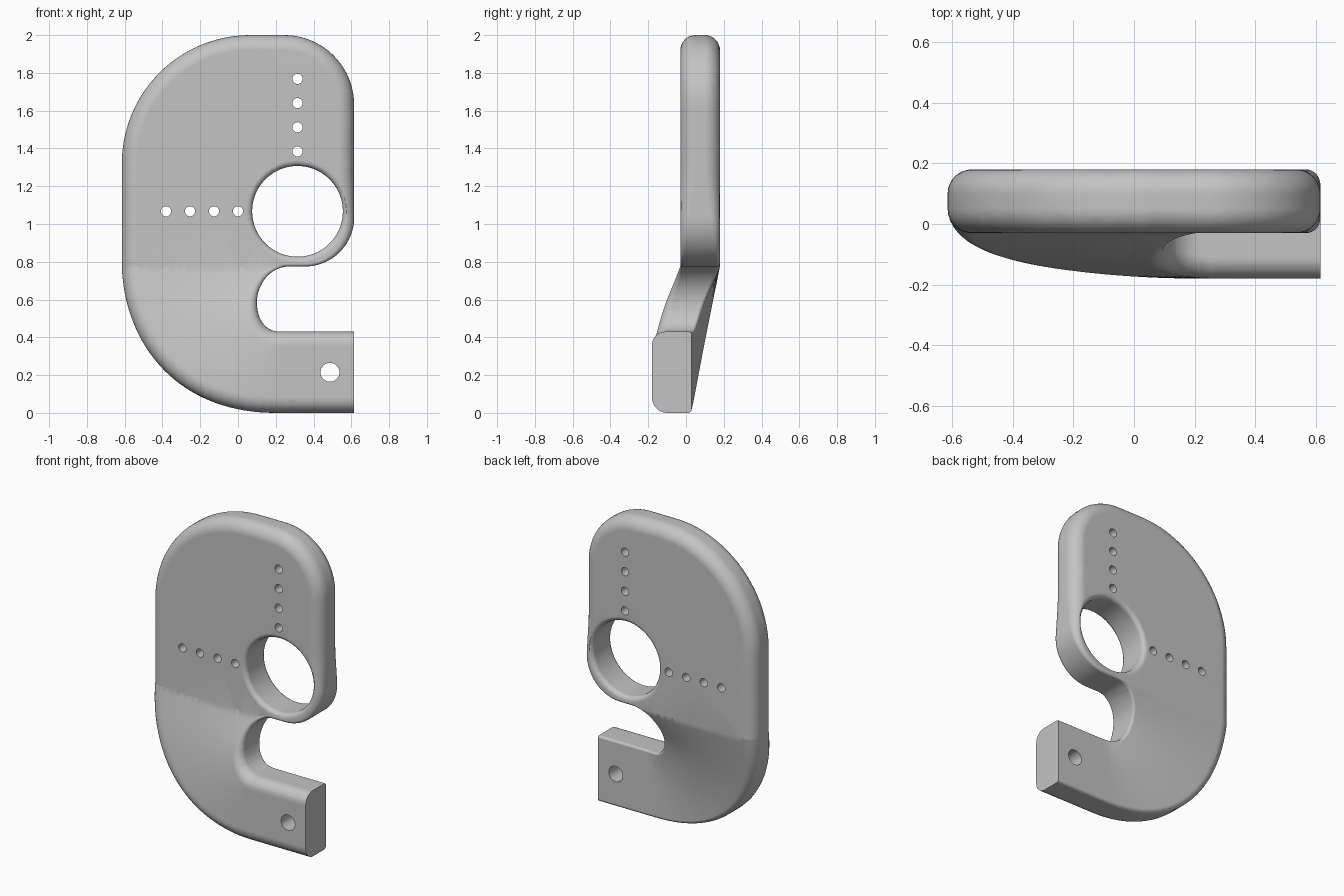
import bpy, bmesh, math
from mathutils import Vector, geometry

if "Cube" in bpy.data.objects:
    bpy.data.objects.remove(bpy.data.objects["Cube"])

W, BEND = 0.615, 0.775          # half width, height of the bend line
FRONT, BACK, SHIFT = -0.03, 0.18, 0.15

grey = bpy.data.materials.new("plain_grey")
grey.use_nodes = True
grey.diffuse_color = (0.55, 0.55, 0.55, 1)
grey.node_tree.nodes["Principled BSDF"].inputs["Base Color"].default_value = grey.diffuse_color


def add_object(name, bm):
    bmesh.ops.recalc_face_normals(bm, faces=bm.faces)
    mesh = bpy.data.meshes.new(name)
    bm.to_mesh(mesh)
    bm.free()
    obj = bpy.data.objects.new(name, mesh)
    bpy.context.collection.objects.link(obj)
    return obj


def arc(cx, cz, r, start, end, n=20):
    angles = [math.radians(start + (end - start) * i / n) for i in range(n + 1)]
    return [Vector((cx + r * math.cos(a), cz + r * math.sin(a))) for a in angles]


def bezier(a, b, c, d, n=24):
    return list(geometry.interpolate_bezier(Vector(a), Vector(b), Vector(c), Vector(d), n))


def line(a, b, n=12):
    return [Vector(a).lerp(Vector(b), i / n) for i in range(n + 1)]


# Outline of the plate, from the lower tail corner round to the upper one
pieces = [
    line((W, 0), (0.2, 0)),
    bezier((0.2, 0), (-0.32, 0), (-0.6, 0.36), (-W, BEND), 36),
    line((-W, BEND), (-W, 1.32)),
    arc(0.065, 1.32, 0.68, 180, 90, 28),
    arc(W - 0.37, 1.63, 0.37, 90, 0),
    line((W, 1.63), (W, 1.035)),
    arc(W - 0.26, 1.035, 0.26, 0, -90, 24),
    bezier((0.27, BEND), (0.17, BEND), (0.1, 0.68), (0.1, 0.585), 14),
    bezier((0.1, 0.585), (0.1, 0.49), (0.15, 0.43), (0.22, 0.43), 14),
    line((0.22, 0.43), (W, 0.43)),
]
outline = []
for p in (p for piece in pieces for p in piece):
    if not outline or (p - outline[-1]).length > 1e-4:
        outline.append(p)


def fillets(p):
    """Front and back edge radius at an outline point."""
    x, z = p
    if x > 0.05 and BEND - 0.001 <= z < 1.25:      # round the ring
        k = (z - BEND) / (1.25 - BEND)
        r = 0.015 + 0.065 * k
        return r, r
    if x > 0.05 and 0.4 < z < BEND:                # notch and tail top
        k = (BEND - z) / (BEND - 0.43)
        return 0.015 + 0.055 * k, 0.015
    return 0.08, 0.02 + 0.06 * min(1, z / BEND)


def inward(i):
    """Inward direction; the tail end stays a flat cut."""
    if i == 0:
        return Vector((0, 1))
    if i == len(outline) - 1:
        return Vector((0, -1))
    t = (outline[i + 1] - outline[i - 1]).normalized()
    return Vector((t.y, -t.x))


# Plate with rounded rims, built from loops front to back
STEPS = 8
angles = [math.pi / 2 * k / STEPS for k in range(STEPS + 1)]
levels = [(0, a) for a in angles] + [(1, a) for a in reversed(angles)]
bm = bmesh.new()
loops = []
for side, a in levels:
    loop = []
    for i, p in enumerate(outline):
        r = fillets(p)[side]
        q = p + inward(i) * r * (1 - math.sin(a))
        depth = r * (1 - math.cos(a))
        loop.append(bm.verts.new((q.x, BACK - depth if side else FRONT + depth, q.y)))
    loops.append(loop)
n = len(outline)
for la, lb in zip(loops, loops[1:]):
    for i in range(n - 1):
        j = i + 1
        bm.faces.new((la[i], la[j], lb[j], lb[i]))
bm.faces.new(loops[0])
bm.faces.new(loops[-1])
bm.faces.new([l[0] for l in loops] + [l[-1] for l in reversed(loops)])
plate = add_object("bent_plate", bm)


# Hole cutters turned about the y axis
def hole_cutter(name, x, z, profile, sides):
    bm = bmesh.new()
    rings = []
    for y, r in profile:
        rings.append([bm.verts.new((p.x, y, p.y)) for p in arc(x, z, r, 0, 360, sides)[:-1]])
    for ra, rb in zip(rings, rings[1:]):
        for i in range(sides):
            j = (i + 1) % sides
            bm.faces.new((ra[i], ra[j], rb[j], rb[i]))
    bm.faces.new(rings[0])
    bm.faces.new(rings[-1])
    cutter = add_object(name, bm)
    cutter.hide_render = True
    return cutter


def straight(r):
    return [(-0.4, r), (0.4, r)]


LIP = 0.03
flare = [(LIP * (1 - math.cos(a)), 0.24 + LIP * (1 - math.sin(a))) for a in angles[::2]]
ring_profile = ([(-0.4, 0.24 + LIP)] + [(FRONT + d, r) for d, r in flare]
                + [(BACK - d, r) for d, r in reversed(flare)] + [(0.4, 0.24 + LIP)])
cutters = [hole_cutter("large_hole_cutter", 0.315, 1.067, ring_profile, 80),
           hole_cutter("tail_hole_cutter", 0.487, 0.215, straight(0.05), 32)]
for i in range(4):
    cutters.append(hole_cutter("upper_hole_cutter", 0.315, 1.384 + 0.128 * i, straight(0.027), 20))
    cutters.append(hole_cutter("side_hole_cutter", -0.127 * i, 1.067, straight(0.027), 20))
for c in cutters:
    mod = plate.modifiers.new("hole", "BOOLEAN")
    mod.operation, mod.solver, mod.object = "DIFFERENCE", "EXACT", c
cut = bpy.data.meshes.new_from_object(plate.evaluated_get(bpy.context.evaluated_depsgraph_get()))
plate.modifiers.clear()
for c in cutters:
    bpy.data.objects.remove(c)


# Sweep the lower part forward, along lines from the notch to the outer edge
def sweep(x, z):
    if z >= BEND:
        return 0
    lo, hi = 0.0, 1.0
    for _ in range(20):
        t = (lo + hi) / 2
        ix, iz = 0.25 - 0.15 * math.sin(math.pi * t), BEND - 0.345 * t
        ox, oz = 0.2 - 0.82 * math.sqrt(1 - t * t), BEND * (1 - t)
        beyond = (ox - ix) * (z - iz) - (oz - iz) * (x - ix) > 0
        lo, hi = (t, hi) if beyond else (lo, t)
    return lo


bm = bmesh.new()
bm.from_mesh(cut)
bmesh.ops.triangulate(bm, faces=bm.faces)


def slice_lower(co, no):
    geom = [f for f in bm.faces if min(v.co.z for v in f.verts) < BEND - 0.001]
    edges = {e for f in geom for e in f.edges}
    verts = {v for f in geom for v in f.verts}
    bmesh.ops.bisect_plane(bm, geom=geom + list(edges) + list(verts), dist=1e-5,
                           plane_co=co, plane_no=no)


for i in range(20):
    slice_lower((0, 0, BEND * (1 - i / 20)), (0, 0, 1))
for i in range(18):
    slice_lower((-0.58 + 0.05 * i, 0, 0), (1, 0, 0))
for v in bm.verts:
    v.co.y -= SHIFT * sweep(v.co.x, v.co.z)
bmesh.ops.triangulate(bm, faces=[f for f in bm.faces if len(f.verts) > 4])
bmesh.ops.recalc_face_normals(bm, faces=bm.faces)
bm.to_mesh(plate.data)
bm.free()
bpy.data.meshes.remove(cut)

# Finish
plate.data.materials.clear()
plate.data.materials.append(grey)
bpy.context.view_layer.objects.active = plate
plate.select_set(True)
bpy.ops.object.shade_smooth_by_angle(angle=math.radians(35))
weighted = plate.modifiers.new("even_shading", "WEIGHTED_NORMAL")
weighted.keep_sharp = True
